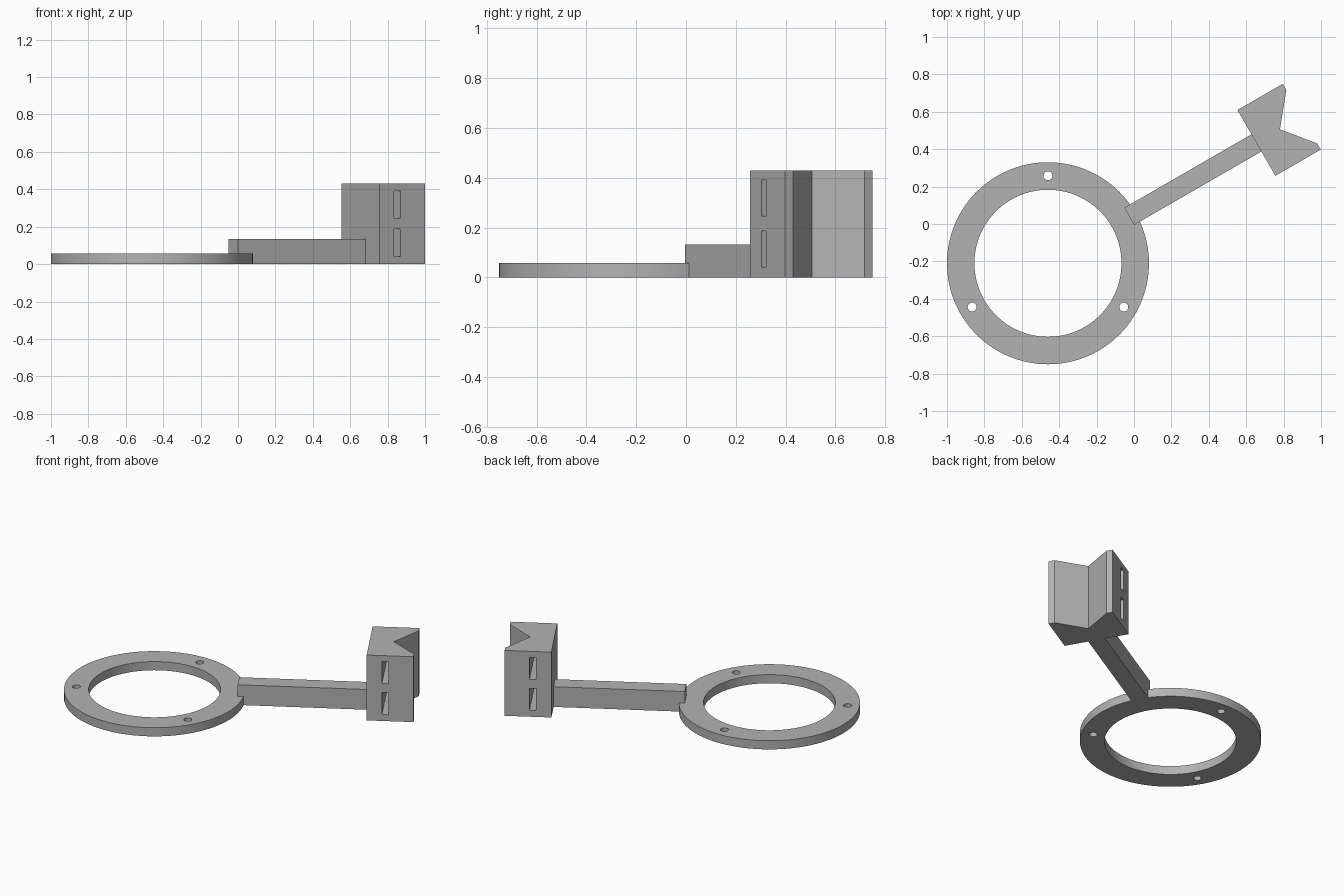
import bpy
from math import radians, cos, sin
from mathutils import Matrix, Vector

if "Cube" in bpy.data.objects:
    bpy.data.objects.remove(bpy.data.objects["Cube"], do_unlink=True)

grey = bpy.data.materials.new("plain grey")
grey.use_nodes = True
colour = (0.45, 0.45, 0.45, 1)
grey.diffuse_color = colour
grey.node_tree.nodes["Principled BSDF"].inputs["Base Color"].default_value = colour

# The arm and bracket share a frame at the ring centre, turned by 30 degrees
CENTRE = Vector((-0.46, -0.21, 0))
FRAME = Matrix.Translation(CENTRE) @ Matrix.Rotation(radians(30), 4, "Z")


def prism(name, outline, z0, z1):
    """Extrude an outline, given counter-clockwise in the turned frame."""
    n = len(outline)
    verts = [FRAME @ Vector((u, v, z)) for z in (z0, z1) for u, v in outline]
    faces = [list(range(n))[::-1], list(range(n, 2 * n))]
    faces += [[i, (i + 1) % n, n + (i + 1) % n, n + i] for i in range(n)]
    mesh = bpy.data.meshes.new(name)
    mesh.from_pydata(verts, [], faces)
    mesh.materials.append(grey)
    obj = bpy.data.objects.new(name, mesh)
    bpy.context.collection.objects.link(obj)
    return obj


def box(name, u0, u1, half, z0, z1):
    return prism(name, [(u0, -half), (u1, -half), (u1, half), (u0, half)], z0, z1)


def disc(name, radius, segments, z0, z1, u=0, v=0):
    step = radians(360 / segments)
    return prism(name, [(u + radius * cos(i * step), v + radius * sin(i * step))
                        for i in range(segments)], z0, z1)


def cut(target, cutters):
    bpy.ops.object.select_all(action="DESELECT")
    bpy.context.view_layer.objects.active = target
    target.select_set(True)
    for cutter in cutters:
        mod = target.modifiers.new("cut", "BOOLEAN")
        mod.operation = "DIFFERENCE"
        mod.solver = "EXACT"
        mod.object = cutter
        bpy.ops.object.modifier_apply(modifier=mod.name)
        bpy.data.objects.remove(cutter, do_unlink=True)


# Flat mounting ring with its opening and three screw holes
ring = disc("mounting_ring", 0.54, 120, 0, 0.057)
cutters = [disc("opening_cutter", 0.393, 120, -0.1, 0.2)]
for angle in (60, 180, 300):
    a = radians(angle)
    cutters.append(disc("hole_cutter", 0.024, 32, -0.1, 0.2,
                        0.468 * cos(a), 0.468 * sin(a)))
cut(ring, cutters)
bpy.ops.object.shade_smooth_by_angle(angle=radians(30))

# Straight arm
box("arm", 0.502, 1.3, 0.053, 0, 0.133)

# Clamp block with a V groove in its far end
block = prism("clamp_block", [(1.287, -0.203), (1.567, -0.203), (1.567, -0.165),
                              (1.432, 0), (1.567, 0.165), (1.567, 0.203),
                              (1.287, 0.203)], 0, 0.43)

# Strap slots through the block
cut(block, [box("slot_cutter", 1.378, 1.418, 0.3, z, z + 0.145)
            for z in (0.042, 0.246)])
